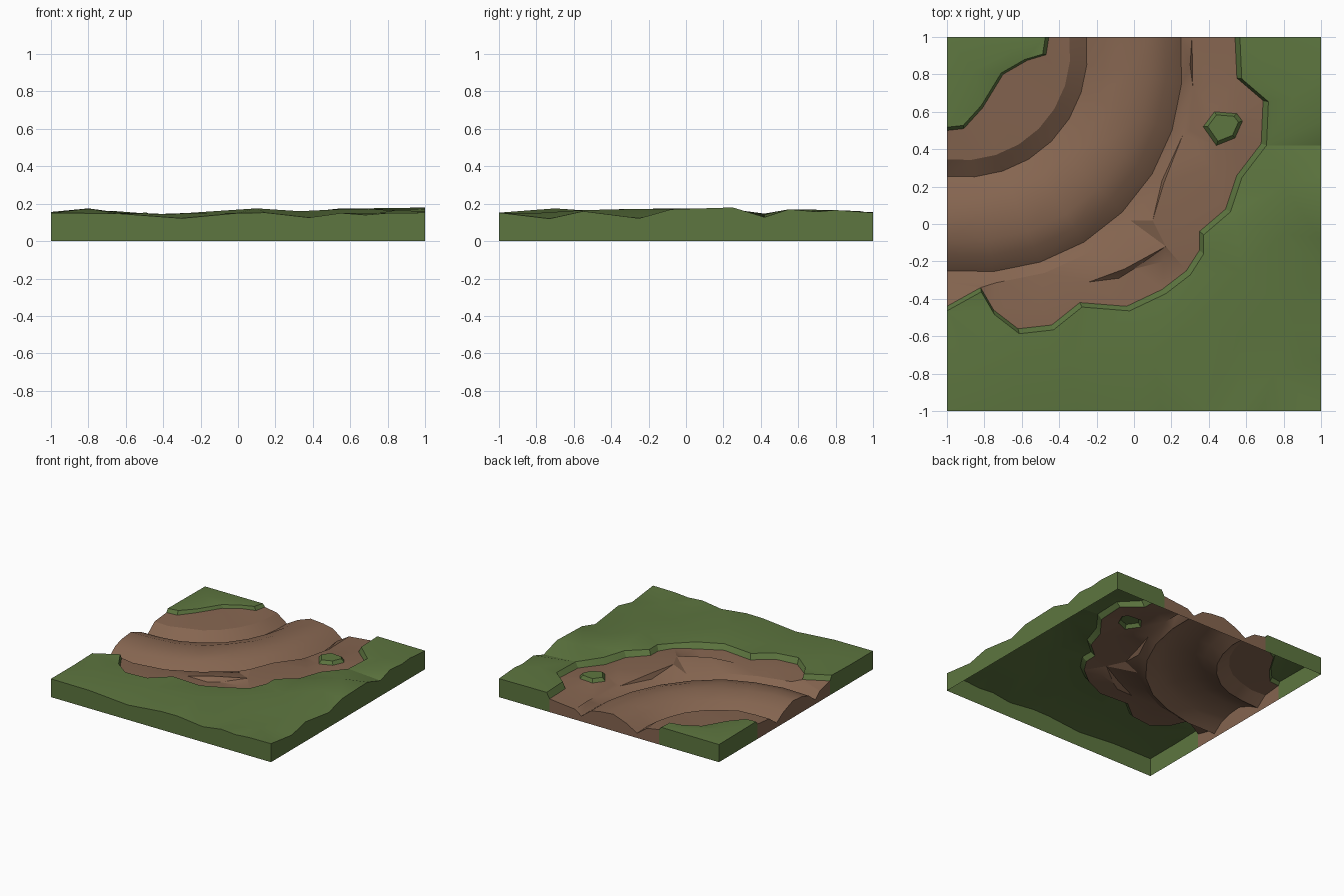
import bpy, bmesh, math, random
from mathutils import Vector
from mathutils.geometry import delaunay_2d_cdt

if "Cube" in bpy.data.objects:
    bpy.data.objects.remove(bpy.data.objects["Cube"])

random.seed(4)
pts, zs, edges = [], [], []


def add(x, y, z):
    pts.append(Vector((round(x, 4), round(y, 4))))
    zs.append(z)
    return len(pts) - 1


def chain(points, closed=False):
    ids = [add(*p) for p in points]
    edges.extend(zip(ids, ids[1:]))
    if closed:
        edges.append((ids[-1], ids[0]))


def jit(z, a=0.008):
    return z + random.uniform(-a, a)


def inside(p, poly):
    hit = False
    for (ax, ay), (bx, by) in zip(poly, poly[1:] + poly[:1]):
        if (ay > p.y) != (by > p.y) and p.x < (bx - ax) * (p.y - ay) / (by - ay) + ax:
            hit = not hit
    return hit


def about(points, c, s):
    return [(c[0] + (x - c[0]) * s, c[1] + (y - c[1]) * s) for x, y in points]


# Dirt borders: the bend turns around the back left corner
outer = [(.54, 1), (.55, .78), (.69, .66), (.68, .43), (.55, .26), (.49, .08), (.35, -.04),
         (.35, -.14), (.28, -.25), (.15, -.35), (-.04, -.44), (-.29, -.42), (-.44, -.54),
         (-.62, -.56), (-.75, -.46), (-.82, -.34), (-1, -.44)]
inner = [(-1, .5), (-.91, .51), (-.81, .62), (-.7, .8), (-.57, .875), (-.47, .905), (-.455, 1)]
island = [(.37, .52), (.43, .6), (.55, .59), (.58, .55), (.54, .46), (.44, .42)]

# Grass lips: a low dirt edge and a raised grass edge just behind it
corner, mid = (-1, 1), (.48, .525)
chain([(x, y, jit(.112)) for x, y in outer])
chain([(x, y, jit(.15)) for x, y in about(outer, corner, 1.017)])
chain([(x, y, jit(.122, .004)) for x, y in inner])
chain([(x, y, jit(.15, .004)) for x, y in about(inner, corner, .965)])
chain([(x, y, .115) for x, y in island], True)
chain([(x, y, .142) for x, y in about(island, mid, .78)], True)

# Road cross-section (radius, height), with two wheel ruts, swept round the bend
STEPS = 8
for r, z in [(.655, .108), (.745, .042), (.84, .098), (.96, .135), (1.08, .128),
             (1.165, .105), (1.25, .04), (1.31, .085)]:
    arc = []
    for i in range(STEPS + 1):
        t = math.pi / 2 * i / STEPS
        k = r * (1 + .06 * math.sin(2 * t)) if 0 < i < STEPS else r
        arc.append((-1 + k * math.cos(t), 1 - k * math.sin(t), jit(z, .005)))
    chain(arc)

# Small bumps and washed gullies in the dirt verge
chain([(-.24, -.31, .112), (-.05, -.24, .135), (.17, -.12, .132)])
chain([(-.08, -.29, .1), (.0, -.24, .1), (.16, -.2, .1)])
for p in [(.16, .22, .125), (.3, .5, .1), (.3, .85, .1), (.26, -.02, .125), (.42, .3, .118),
          (-.5, -.42, .105), (.45, .8, .1), (.1, .02, .135)]:
    add(*p)

# Outside edges of the tile
for x, z in [(-1, .15), (-.65, .148), (-.3, .122), (0, .15), (.15, .152), (.38, .126),
             (.55, .15), (.68, .14), (.8, .15), (1, .152)]:
    add(x, -1, z)
for y, z in [(-.73, .12), (-.55, .16), (-.25, .122), (-.08, .17), (.25, .18), (.42, .128),
             (.55, .17), (.7, .157), (.8, .166), (1, .152)]:
    add(1, y, z)
add(-1, -.7, .15)
add(-1, 1, .145)

# Rolling grass
chain([(.58, -.26, .172), (.72, -.38, .17), (.84, -.56, .165)])
for p in [(.1, -.7, .175), (-.8, -.7, .175), (.57, -.6, .14), (-.35, -.72, .145),
          (.8, .2, .176), (.85, .68, .168), (.8, -.05, .172), (.33, -.5, .16),
          (-.85, .82, .165), (-.65, .93, .16), (.55, -.02, .175), (.75, -.8, .15)]:
    add(*p)

# Triangulate the whole top once, then split it into dirt and grass
verts, _, faces, orig, _, _ = delaunay_2d_cdt(pts, edges, [], 0, 1e-5)
heights = [zs[o[0]] if o else .115 for o in orig]
dirt_area = outer + inner


def terrain(name, colour, is_dirt):
    bm = bmesh.new()
    vs = [bm.verts.new((v.x, v.y, z)) for v, z in zip(verts, heights)]
    for f in faces:
        c = sum((verts[i] for i in f), Vector((0, 0))) / len(f)
        if (inside(c, dirt_area) and not inside(c, island)) == is_dirt:
            bm.faces.new([vs[i] for i in f])
    bmesh.ops.delete(bm, geom=[v for v in bm.verts if not v.link_faces], context='VERTS')

    # Side walls down to the ground, open underneath
    def on_side(e):
        a, b = (v.co for v in e.verts)
        return any(abs(abs(a[k]) - 1) < 1e-4 and abs(a[k] - b[k]) < 1e-4 for k in (0, 1))
    rim = [e for e in bm.edges if e.is_boundary and on_side(e)]
    ext = bmesh.ops.extrude_edge_only(bm, edges=rim)
    for v in ext['geom']:
        if isinstance(v, bmesh.types.BMVert):
            v.co.z = 0
    bmesh.ops.recalc_face_normals(bm, faces=bm.faces)
    top = max(bm.faces, key=lambda f: abs(f.normal.z))
    if top.normal.z < 0:
        bmesh.ops.reverse_faces(bm, faces=bm.faces)
    me = bpy.data.meshes.new(name)
    bm.to_mesh(me)
    bm.free()
    mat = bpy.data.materials.new(name)
    mat.diffuse_color = (*colour, 1)
    mat.use_nodes = True
    mat.node_tree.nodes["Principled BSDF"].inputs["Base Color"].default_value = mat.diffuse_color
    me.materials.append(mat)
    ob = bpy.data.objects.new(name, me)
    bpy.context.collection.objects.link(ob)
    bpy.ops.object.select_all(action='DESELECT')
    ob.select_set(True)
    bpy.context.view_layer.objects.active = ob
    bpy.ops.object.shade_smooth_by_angle(angle=math.radians(25))


terrain("dirt_road", (.235, .13, .08), True)
terrain("grass", (.11, .18, .05), False)
